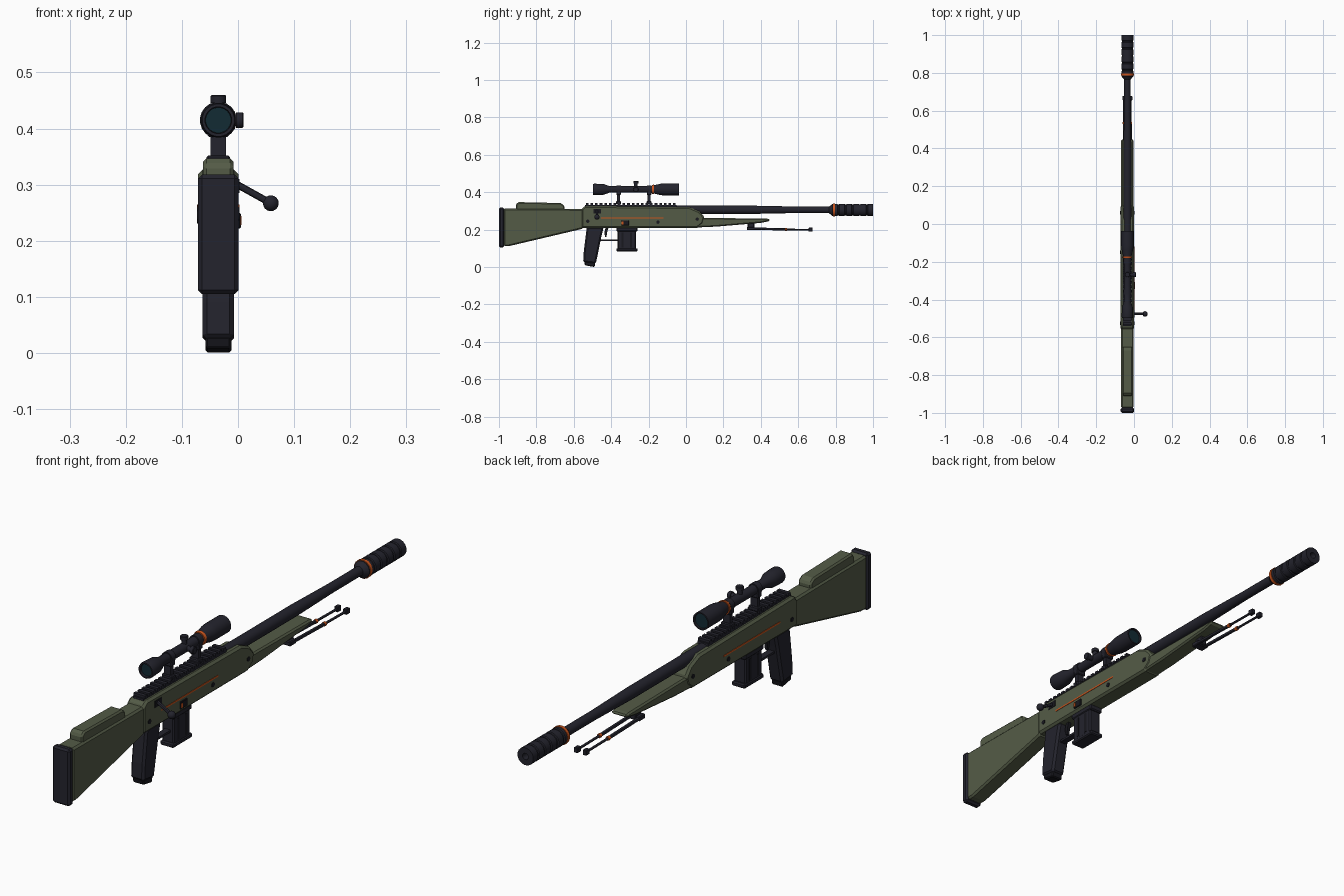
import bpy, bmesh, math
from mathutils import Vector, Matrix

cube = bpy.data.objects.get("Cube")
if cube:
    bpy.data.objects.remove(cube, do_unlink=True)

CX = -0.035  # centre plane of the body


def material(name, rgb):
    m = bpy.data.materials.new(name)
    m.use_nodes = True
    m.diffuse_color = (*rgb, 1)
    m.node_tree.nodes["Principled BSDF"].inputs["Base Color"].default_value = (*rgb, 1)
    return m


GREEN = material("olive green", (0.088, 0.105, 0.062))
DARK = material("gunmetal", (0.017, 0.017, 0.026))
BLACK = material("black", (0.009, 0.009, 0.013))
ORANGE = material("orange", (0.6, 0.09, 0.012))
GLASS = material("teal glass", (0.006, 0.024, 0.034))


def finish(bm, name, mat, bevel=0.0, smooth=False):
    bmesh.ops.recalc_face_normals(bm, faces=bm.faces)
    me = bpy.data.meshes.new(name)
    bm.to_mesh(me)
    bm.free()
    me.materials.append(mat)
    ob = bpy.data.objects.new(name, me)
    bpy.context.collection.objects.link(ob)
    if bevel:
        mod = ob.modifiers.new("bevel", "BEVEL")
        mod.width = bevel
        mod.segments = 1
        mod.limit_method = "ANGLE"
        mod.angle_limit = math.radians(40)
    if smooth:
        bpy.ops.object.select_all(action="DESELECT")
        ob.select_set(True)
        bpy.context.view_layer.objects.active = ob
        bpy.ops.object.shade_smooth_by_angle(angle=math.radians(30))
    return ob


def slab(name, profile, half, mat, bevel=0.0, x=0.0):
    """Side profile of (y, z) points, extruded across the width."""
    bm = bmesh.new()
    face = bm.faces.new([bm.verts.new((CX + x - half, y, z)) for y, z in profile])
    ext = bmesh.ops.extrude_face_region(bm, geom=[face])
    moved = [v for v in ext["geom"] if isinstance(v, bmesh.types.BMVert)]
    bmesh.ops.translate(bm, verts=moved, vec=(2 * half, 0, 0))
    return finish(bm, name, mat, bevel)


def box(name, y0, y1, z0, z1, half, mat, bevel=0.0, x=0.0):
    return slab(name, [(y0, z0), (y1, z0), (y1, z1), (y0, z1)], half, mat, bevel, x)


def lathe(name, points, mat, origin, direction=(0, 1, 0), sides=16):
    """Turn (distance, radius) points around an axis, capping both ends."""
    place = Matrix.Translation(Vector(origin) + Vector((CX, 0, 0)))
    place = place @ Vector(direction).to_track_quat("Z", "Y").to_matrix().to_4x4()
    bm = bmesh.new()
    rings = []
    for t, r in points:
        angles = [2 * math.pi * (i + 0.5) / sides for i in range(sides)]
        rings.append([bm.verts.new(place @ Vector((r * math.cos(a), r * math.sin(a), t)))
                      for a in angles])
    for a, b in zip(rings, rings[1:]):
        for i in range(sides):
            j = (i + 1) % sides
            bm.faces.new((a[i], a[j], b[j], b[i]))
    bm.faces.new(rings[0][::-1])
    bm.faces.new(rings[-1])
    return finish(bm, name, mat, smooth=True)


def rod(name, a, b, r, mat, sides=12):
    d = Vector(b) - Vector(a)
    return lathe(name, [(0, r), (d.length, r)], mat, a, d, sides)


# Shoulder stock, pad and cheek rest
box("butt_pad", -1.0, -0.972, 0.105, 0.318, 0.036, DARK, 0.007)
slab("stock", [(-0.975, 0.313), (-0.975, 0.112), (-0.945, 0.112), (-0.55, 0.205),
               (-0.55, 0.31)], 0.033, GREEN, 0.007)
slab("cheek_rest", [(-0.91, 0.3), (-0.65, 0.3), (-0.65, 0.328), (-0.67, 0.342),
                    (-0.895, 0.347), (-0.91, 0.335)], 0.027, GREEN, 0.006)

# Receiver, rail and fore-end
slab("receiver", [(-0.56, 0.208), (0.06, 0.209), (0.09, 0.232), (0.1, 0.265), (0.072, 0.298),
                  (0.02, 0.32), (-0.54, 0.327), (-0.56, 0.31)], 0.036, GREEN, 0.008)
slab("fore_end", [(0.05, 0.211), (0.16, 0.216), (0.4, 0.236), (0.445, 0.245),
                  (0.45, 0.256), (0.43, 0.259), (0.05, 0.263)], 0.033, GREEN, 0.006)
box("rail_base", -0.54, -0.05, 0.318, 0.332, 0.022, DARK)
for i in range(20):
    y = -0.535 + i * 0.0245
    box("rail_tooth", y, y + 0.014, 0.33, 0.341, 0.024, DARK)

# Barrel and muzzle brake
lathe("barrel", [(-0.1, 0.022), (0.38, 0.022), (0.6, 0.0175), (0.8, 0.0175)],
      DARK, (0, 0, 0.306))
brake = [(0.765, 0.018), (0.782, 0.032), (0.81, 0.033)]
for i in range(5):
    y = 0.812 + i * 0.038
    brake += [(y, 0.029), (y + 0.006, 0.029), (y + 0.008, 0.033), (y + 0.036, 0.033)]
brake += [(1.0, 0.031), (1.0, 0.012), (0.95, 0.012)]
lathe("muzzle_brake", brake, DARK, (0, 0, 0.305))
lathe("muzzle_band", [(0.786, 0.035), (0.797, 0.035)], ORANGE, (0, 0, 0.305))

# Pistol grip, trigger and guard
slab("grip", [(-0.53, 0.215), (-0.44, 0.215), (-0.452, 0.165), (-0.482, 0.018),
              (-0.55, 0.026), (-0.546, 0.09)], 0.028, DARK, 0.008)
slab("grip_base", [(-0.545, 0.03), (-0.485, 0.024), (-0.489, 0.0), (-0.54, 0.009)],
     0.023, BLACK, 0.004)
box("guard_bar", -0.47, -0.365, 0.138, 0.146, 0.012, DARK)
slab("trigger", [(-0.43, 0.212), (-0.414, 0.212), (-0.422, 0.185), (-0.425, 0.16),
                 (-0.433, 0.16), (-0.436, 0.185)], 0.006, BLACK)

# Magazine with lip, ribs and floor plate
box("magazine", -0.365, -0.268, 0.09, 0.215, 0.025, DARK, 0.005)
box("magazine_lip", -0.372, -0.26, 0.19, 0.212, 0.028, DARK, 0.004)
box("magazine_floor", -0.372, -0.258, 0.083, 0.1, 0.028, DARK, 0.004)
for y in (-0.345, -0.3):
    box("magazine_rib", y, y + 0.012, 0.105, 0.185, 0.0265, BLACK)

# Pins and stripes on both sides, selector on the left
for y, z in ((-0.525, 0.245), (-0.15, 0.24), (0.06, 0.256)):
    rod("pin", (-0.038, y, z), (0.038, y, z), 0.009, BLACK)
for s in (-1, 1):
    box("side_stripe", -0.455, -0.12, 0.259, 0.265, 0.001, ORANGE, x=s * 0.0365)
box("selector", -0.345, -0.305, 0.222, 0.25, 0.004, BLACK, 0.002, x=0.036)
box("selector_mark", -0.345, -0.335, 0.228, 0.244, 0.001, ORANGE, x=0.0405)

# Bolt handle
box("bolt_slot", -0.495, -0.455, 0.285, 0.31, 0.003, BLACK, x=0.035)
rod("bolt_arm", (0.025, -0.476, 0.305), (0.09, -0.476, 0.269), 0.0065, DARK)
knob = [(-0.014 * math.cos(math.pi * i / 8), max(0.001, 0.0145 * math.sin(math.pi * i / 8)))
        for i in range(9)]
lathe("bolt_knob", knob, DARK, (0.0935, -0.476, 0.267), (1, 0, -0.5))

# Scope body with recessed lenses
SZ = 0.415
lathe("scope_body", [(-0.485, 0.023), (-0.497, 0.024), (-0.497, 0.029), (-0.49, 0.031),
                     (-0.44, 0.029), (-0.41, 0.018), (-0.19, 0.018), (-0.135, 0.031),
                     (-0.115, 0.033), (-0.037, 0.033), (-0.037, 0.028), (-0.05, 0.027)],
      DARK, (0, 0, SZ), sides=20)
lathe("eyepiece_lens", [(-0.489, 0.0228), (-0.486, 0.0228)], GLASS, (0, 0, SZ), sides=20)
lathe("front_lens", [(-0.049, 0.0268), (-0.043, 0.0268)], GLASS, (0, 0, SZ), sides=20)
lathe("scope_band", [(-0.181, 0.0245), (-0.171, 0.0265)], ORANGE, (0, 0, SZ), sides=20)
for y in (-0.36, -0.197):
    box("scope_mount", y - 0.008, y + 0.008, 0.335, 0.4, 0.014, DARK)
    box("mount_foot", y - 0.013, y + 0.013, 0.335, 0.352, 0.021, DARK, 0.003)
    box("mount_saddle", y - 0.012, y + 0.012, 0.385, 0.408, 0.019, DARK, 0.003)
    lathe("mount_ring", [(y - 0.012, 0.022), (y + 0.012, 0.022)], DARK, (0, 0, SZ))

# Scope turrets
for d in ((0, 0, 1), (1, 0, 0)):
    lathe("turret", [(0.0, 0.01), (0.031, 0.01), (0.031, 0.014), (0.043, 0.014),
                     (0.045, 0.012)], DARK, (0, -0.268, SZ), d)

# Folded bipod
box("bipod_mount", 0.33, 0.365, 0.2, 0.236, 0.012, DARK, 0.003)
box("bipod_hinge", 0.325, 0.36, 0.197, 0.215, 0.025, DARK, 0.003)
for s in (-1, 1):
    x = s * 0.018
    rod("bipod_leg", (x, 0.34, 0.206), (x, 0.535, 0.201), 0.0065, DARK)
    rod("bipod_leg_tip", (x, 0.53, 0.201), (x, 0.67, 0.199), 0.0045, DARK)
    rod("bipod_band", (x, 0.53, 0.201), (x, 0.541, 0.201), 0.0078, ORANGE)
    box("bipod_foot", 0.655, 0.677, 0.19, 0.21, 0.008, DARK, 0.002, x=x)
